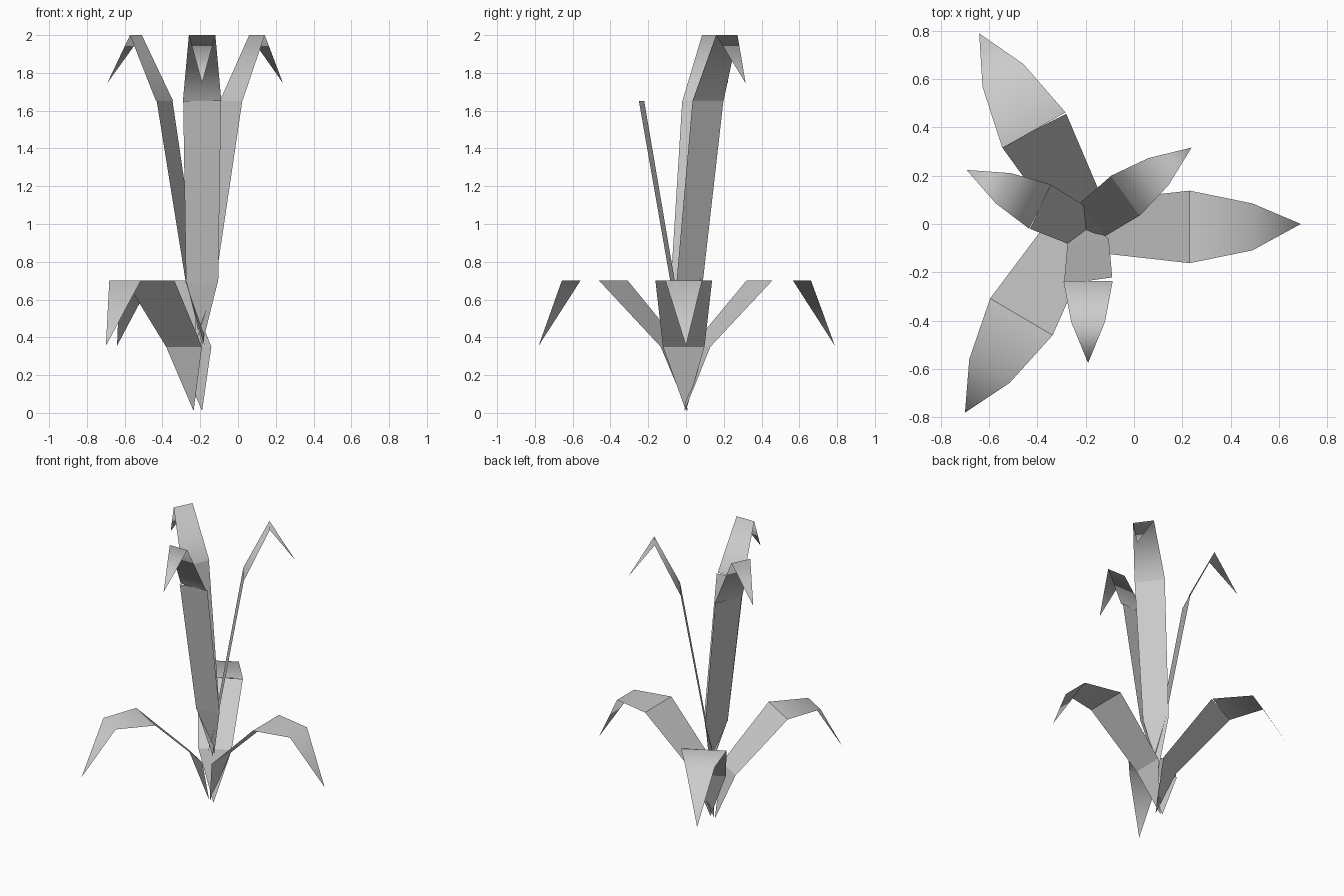
import bpy
from math import cos, sin, radians

if "Cube" in bpy.data.objects:
    bpy.data.objects.remove(bpy.data.objects["Cube"])

# Leaf profiles: strips of (reach, height, half width); half width 0 is a point
LOW = {
    "root": [(0.0, 0.01, 0), (0.10, 0.35, 0.11)],
    "blade": [(0.10, 0.35, 0.11), (0.455, 0.70, 0.15)],
    "tip": [(0.455, 0.70, 0.15), (0.715, 0.70, 0.097), (0.915, 0.355, 0)],
}
TALL = {
    "root": [(0.0, 0.36, 0), (0.07, 0.69, 0.083)],
    "blade": [(0.07, 0.69, 0.086), (0.235, 1.65, 0.101)],
    "tip": [(0.235, 1.65, 0.102), (0.405, 2.0, 0.07), (0.575, 1.745, 0)],
}


def strip(name, origin, angle, rows, twist=0.0, shift=0.0):
    """Flat ribbon running outwards from origin along angle."""
    a, c = radians(angle), radians(angle + 90 + twist)
    verts, faces, prev = [], [], None
    for r, z, w in rows:
        s = shift if w else 0
        offsets = (s - w, s + w) if w else (0,)
        ids = []
        for o in offsets:
            ids.append(len(verts))
            verts.append((origin[0] + r * cos(a) + o * cos(c),
                          origin[1] + r * sin(a) + o * sin(c), z))
        if prev:
            faces.append(prev + ids[::-1])
        prev = ids
    me = bpy.data.meshes.new(name)
    me.from_pydata(verts, [], faces)
    me.update()
    ob = bpy.data.objects.new(name, me)
    bpy.context.collection.objects.link(ob)
    for p in me.polygons:
        p.use_smooth = True
    return ob


def leaf(name, profile, origin, angle, twist=0.0, shift=0.0):
    for part, rows in profile.items():
        strip(f"{name}_{part}", origin, angle, rows,
              0 if part == "tip" else twist, shift)


# Drooping lower leaves
leaf("low_leaf_right", LOW, (-0.225, 0), 0, 0, -0.012)
leaf("low_leaf_back", LOW, (-0.19, -0.008), 119.5, -2.5)
leaf("low_leaf_front", LOW, (-0.235, 0.008), 239.5, 0)

# Upright inner leaves
leaf("tall_leaf_front", TALL, (-0.19, 0), 270, 8)
leaf("tall_leaf_right", TALL, (-0.227, -0.022), 36)
leaf("tall_leaf_left", TALL, (-0.178, -0.033), 153.5, 2)
